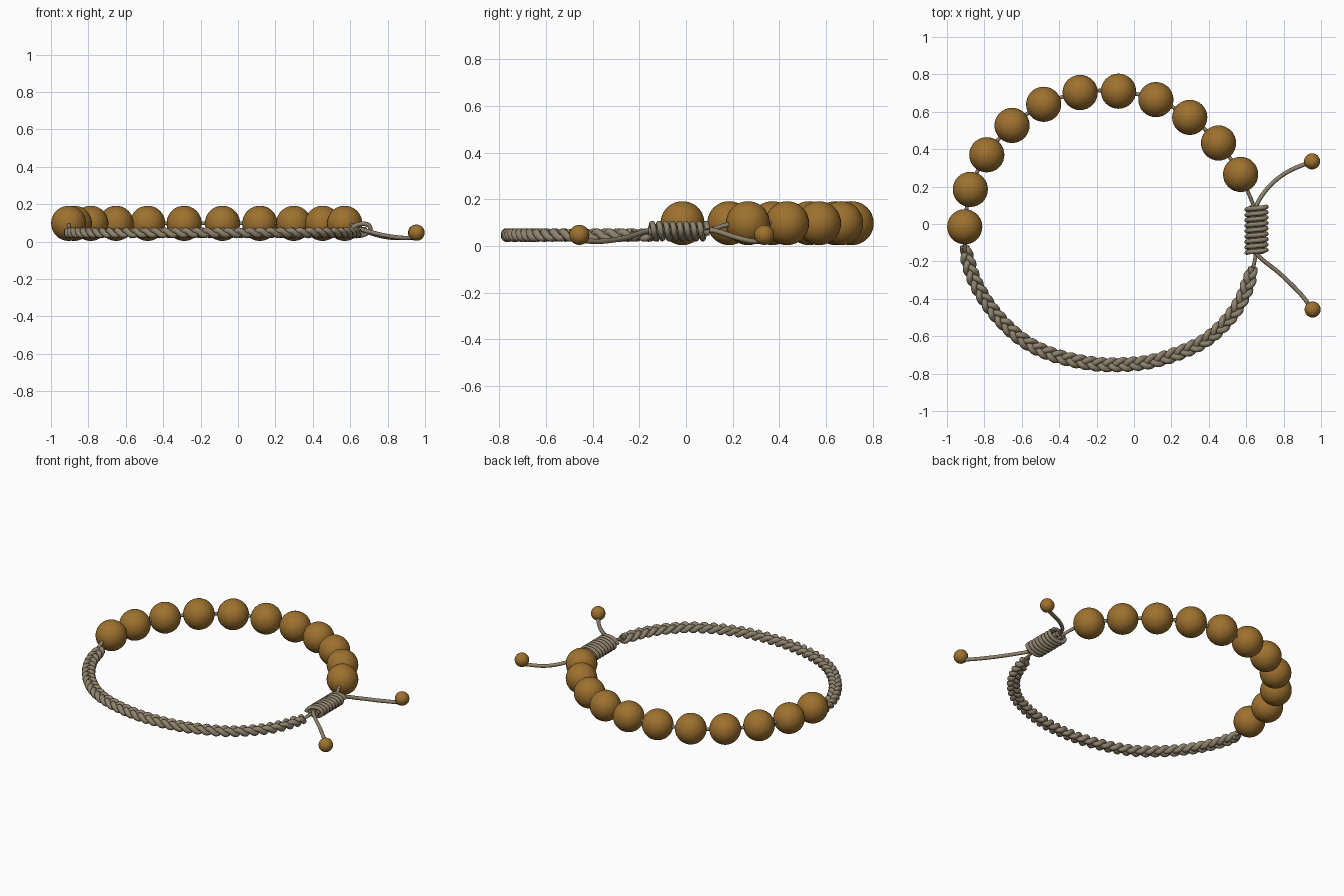
import bpy, math
from mathutils import Vector

if "Cube" in bpy.data.objects:
    bpy.data.objects.remove(bpy.data.objects["Cube"])


def material(name, rgb):
    m = bpy.data.materials.new(name)
    m.diffuse_color = (*rgb, 1)
    m.use_nodes = True
    m.node_tree.nodes["Principled BSDF"].inputs["Base Color"].default_value = m.diffuse_color
    return m


WOOD = material("brown bead", (0.34, 0.165, 0.028))
CORD = material("grey beige cord", (0.275, 0.225, 0.152))


def spline(points, n):
    """Sample a smooth path through the points at n + 1 evenly spaced places."""
    p = [Vector(q) for q in points]
    p = [2 * p[0] - p[1]] + p + [2 * p[-1] - p[-2]]
    dense = []
    for a, b, c, d in zip(p, p[1:], p[2:], p[3:]):
        for i in range(24):
            t = i / 24
            dense.append(0.5 * (2 * b + (c - a) * t + (2 * a - 5 * b + 4 * c - d) * t * t
                                + (3 * b - a - 3 * c + d) * t ** 3))
    dense.append(p[-2])
    dist = [0]
    for a, b in zip(dense, dense[1:]):
        dist.append(dist[-1] + (b - a).length)
    out, j = [], 0
    for i in range(n + 1):
        s = dist[-1] * i / n
        while j < len(dist) - 2 and dist[j + 1] < s:
            j += 1
        f = (s - dist[j]) / (dist[j + 1] - dist[j])
        out.append(dense[j].lerp(dense[j + 1], min(f, 1)))
    return out


def tube(name, path, radius):
    """Round cord swept along a path, turned into a mesh."""
    cu = bpy.data.curves.new(name, 'CURVE')
    cu.dimensions = '3D'
    cu.bevel_depth = radius
    cu.bevel_resolution = 3
    cu.use_fill_caps = True
    sp = cu.splines.new('POLY')
    sp.points.add(len(path) - 1)
    for pt, co in zip(sp.points, path):
        pt.co = (*co, 1)
    cu.materials.append(CORD)
    ob = bpy.data.objects.new(name, cu)
    bpy.context.collection.objects.link(ob)
    bpy.ops.object.select_all(action='DESELECT')
    bpy.context.view_layer.objects.active = ob
    ob.select_set(True)
    bpy.ops.object.convert(target='MESH')
    bpy.ops.object.shade_smooth_by_angle(angle=math.radians(50))


def bead(name, loc, radius):
    bpy.ops.mesh.primitive_uv_sphere_add(segments=32, ring_count=20, radius=radius, location=loc)
    ob = bpy.context.object
    ob.name = name
    ob.data.materials.append(WOOD)
    bpy.ops.object.shade_smooth()


# Large beads along the back arc
BEADS = [(-0.905, -0.015), (-0.875, 0.185), (-0.787, 0.37), (-0.652, 0.527),
         (-0.483, 0.64), (-0.288, 0.703), (-0.083, 0.71), (0.117, 0.665),
         (0.298, 0.57), (0.452, 0.433), (0.57, 0.265)]
for i, (x, y) in enumerate(BEADS):
    bead(f"large_bead_{i + 1}", (x, y, 0.098), 0.094)

# Thin string through the beads, joining the braid and the knot
string = [(-0.905, -0.16, 0.05), (-0.905, -0.12, 0.085)]
string += [(x, y, 0.098) for x, y in BEADS]
string += [(0.61, 0.17, 0.09), (0.64, 0.09, 0.065), (0.652, -0.03, 0.062),
           (0.65, -0.16, 0.06), (0.635, -0.25, 0.047)]
tube("bead_string", spline(string, 120), 0.010)

# Three-strand braid around the front arc
BRAID = [(-0.905, -0.12), (-0.866, -0.27), (-0.797, -0.404), (-0.706, -0.521),
         (-0.583, -0.628), (-0.438, -0.698), (-0.262, -0.741), (-0.118, -0.753),
         (0.059, -0.741), (0.219, -0.698), (0.38, -0.623), (0.503, -0.511),
         (0.583, -0.388), (0.636, -0.235)]
N, PERIODS = 220, 12.5
center = spline([(x, y, 0.047) for x, y in BRAID], N)
for k in range(3):
    path = []
    for i, c in enumerate(center):
        along = center[min(i + 1, N)] - center[max(i - 1, 0)]
        side = Vector((-along.y, along.x, 0)).normalized()
        a = 2 * math.pi * (PERIODS * i / N + k / 3)
        taper = min(1, 0.45 + min(i, N - i) / 12)
        path.append(c + side * 0.024 * taper * math.sin(a)
                    + Vector((0, 0, 0.013 * math.sin(2 * a))))
    tube(f"braid_strand_{k + 1}", path, 0.0165)

# Coiled sliding knot
TURNS, STEPS = 8.5, 24
coil = []
for i in range(int(TURNS * STEPS) + 1):
    a = 2 * math.pi * i / STEPS
    coil.append((0.655 + 0.052 * math.cos(a), 0.092 - 0.245 * i / (TURNS * STEPS),
                 0.064 + 0.031 * math.sin(a) + 0.008 * math.cos(a)))
tube("coiled_knot", coil, 0.0125)

# Cords running through the knot
for dx in (-0.02, 0.02):
    tube("knot_core", [(0.655 + dx, 0.1, 0.062), (0.655 + dx, -0.16, 0.062)], 0.018)

# Loose cord ends with small beads
TAILS = {
    "back": [(0.652, 0.05, 0.07), (0.662, 0.115, 0.068), (0.727, 0.205, 0.04),
             (0.823, 0.28, 0.021), (0.952, 0.335, 0.02)],
    "front": [(0.645, -0.11, 0.07), (0.665, -0.17, 0.064), (0.78, -0.265, 0.034),
              (0.887, -0.37, 0.02), (0.955, -0.457, 0.025)],
}
for side, pts in TAILS.items():
    tube(f"{side}_tail_cord", spline(pts, 32), 0.0115)
    bead(f"{side}_tail_bead", (pts[-1][0], pts[-1][1], 0.048), 0.043)
